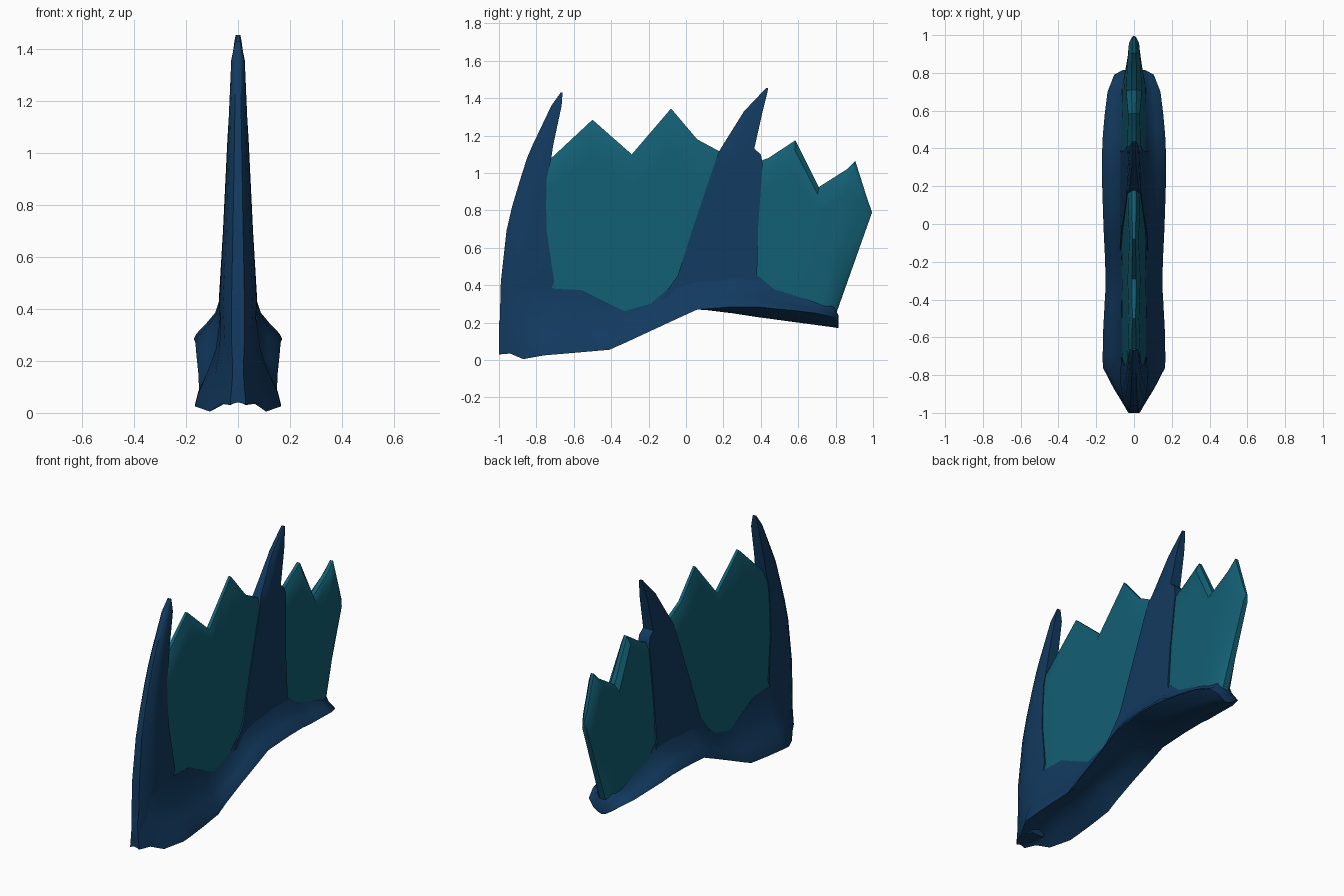
import bpy, bmesh, math


def material(name, color):
    m = bpy.data.materials.new(name)
    m.diffuse_color = (*color, 1)
    return m


BLUE = material("deep blue", (0.006, 0.042, 0.115))
TEAL = material("teal", (0.006, 0.112, 0.17))


def loft(name, rings, mat, angle=40):
    """Skin closed rings of equal length and cap both ends."""
    bm = bmesh.new()
    vs = [[bm.verts.new(p) for p in r] for r in rings]
    n = len(vs[0])
    for a, b in zip(vs, vs[1:]):
        for i in range(n):
            j = (i + 1) % n
            bm.faces.new((a[i], a[j], b[j], b[i]))
    bm.faces.new(vs[0][::-1])
    bm.faces.new(vs[-1])
    bmesh.ops.recalc_face_normals(bm, faces=bm.faces)
    me = bpy.data.meshes.new(name)
    bm.to_mesh(me)
    bm.free()
    me.materials.append(mat)
    ob = bpy.data.objects.new(name, me)
    bpy.context.collection.objects.link(ob)
    bpy.context.view_layer.objects.active = ob
    ob.select_set(True)
    bpy.ops.object.shade_smooth_by_angle(angle=math.radians(angle))
    ob.select_set(False)
    return ob


def mirrored(half):
    """Close a right-hand half outline into a symmetric ring."""
    return half + [(-x, y, z) for x, y, z in half[::-1]]


def lerp(a, b, t):
    return a + (b - a) * t


# Spines: rows of height, leading y, trailing y, half width, leading width factor
def spine(name, rows):
    rings = []
    for z, yf, yr, w, lead in rows:
        rings.append(mirrored([(w * lead, yf, z),
                               (w * lerp(lead, 1, .7), lerp(yf, yr, .2), z),
                               (w, lerp(yf, yr, .5), z),
                               (w * .96, yr, z)]))
    loft(name, rings, BLUE)


spine("front_spine", [
    (.04, -1, -.85, .045, .5), (.42, -.99, -.705, .072, .35),
    (.69, -.96, -.745, .057, .35), (.82, -.93, -.748, .05, .35),
    (.97, -.885, -.745, .043, .35), (1.08, -.85, -.72, .038, .35),
    (1.15, -.82, -.71, .035, .35), (1.36, -.72, -.665, .026, .4),
    (1.43, -.67, -.66, .011, .6)])
spine("middle_spine", [
    (.32, -.14, .42, .078, .95), (.45, -.045, .38, .073, .95),
    (.7, .035, .385, .058, .95), (1.05, .153, .41, .041, .95),
    (1.1, .17, .40, .038, .9), (1.13, .185, .365, .036, .7),
    (1.33, .31, .41, .027, .4), (1.43, .405, .435, .014, .5),
    (1.455, .428, .44, .009, .7)])


# Membranes: columns of bottom (y, z), top (y, z) and thickness factor
def thickness(z):
    pts = [(.2, .068), (.35, .064), (.7, .05), (1.05, .034), (1.35, .022)]
    for (a, wa), (b, wb) in zip(pts, pts[1:]):
        if z <= b:
            return lerp(wa, wb, max(0, (z - a) / (b - a)))
    return pts[-1][1]


def membrane(name, columns):
    rings = []
    for (y0, z0), (y1, z1), k in columns:
        half = []
        for t in (0, .2, .4, .6, .8, .94, 1):
            z = lerp(z0, z1, t)
            rim = .35 if t == 1 else 1
            half.append((thickness(z) * k * rim, lerp(y0, y1, t), z))
        rings.append(mirrored(half))
    loft(name, rings, TEAL)


membrane("front_membrane", [
    ((-.80, .3), (-.78, 1.03), .95), ((-.72, .3), (-.72, 1.08), 1),
    ((-.55, .28), (-.5, 1.285), 1), ((-.33, .2), (-.29, 1.1), 1),
    ((-.2, .22), (-.08, 1.345), 1), ((-.08, .3), (.06, 1.18), 1),
    ((.0, .35), (.19, 1.11), 1), ((.15, .35), (.27, 1.04), .95)])
membrane("rear_membrane", [
    ((.3, .35), (.33, 1.04), .95), ((.4, .33), (.44, 1.08), 1),
    ((.53, .3), (.585, 1.175), 1), ((.62, .28), (.71, .925), 1),
    ((.72, .26), (.86, 1.02), .95), ((.75, .25), (.905, 1.065), .85),
    ((.785, .24), (.97, .86), .6), ((.8, .24), (.995, .79), .3)])

# Saddle base: y, top z, top half width, hem z, hem half width, underside z
base_rows = [
    (-1, .2, .02, .03, .03, .04), (-.94, .4, .05, .035, .065, .05),
    (-.87, .42, .062, .005, .108, .06), (-.76, .4, .064, .025, .165, .09),
    (-.7, .38, .064, .03, .166, .11), (-.56, .375, .064, .042, .163, .13),
    (-.41, .3, .066, .055, .155, .15), (-.33, .262, .066, .09, .15, .17),
    (-.19, .30, .065, .155, .153, .2), (-.05, .42, .064, .22, .16, .24),
    (.06, .45, .064, .27, .164, .275), (.25, .46, .064, .285, .17, .25),
    (.38, .455, .062, .285, .169, .23), (.47, .38, .062, .275, .165, .218),
    (.58, .352, .06, .265, .155, .203), (.7, .315, .056, .25, .14, .187),
    (.79, .285, .048, .23, .105, .175), (.815, .24, .03, .2, .06, .17)]
rings = []
for y, zt, wt, ze, w, zc in base_rows:
    h = zt - ze
    rings.append(mirrored([
        (wt, y, zt),
        (lerp(wt, w, .22), y, zt - .42 * h),
        (lerp(wt, w, .58), y, zt - .68 * h),
        (lerp(wt, w, .9), y, zt - .88 * h),
        (w, y, ze),
        (w * .5, y, lerp(ze, zc, .7)),
        (w * .05, y, zc)]))
loft("saddle_base", rings, BLUE, 50)
